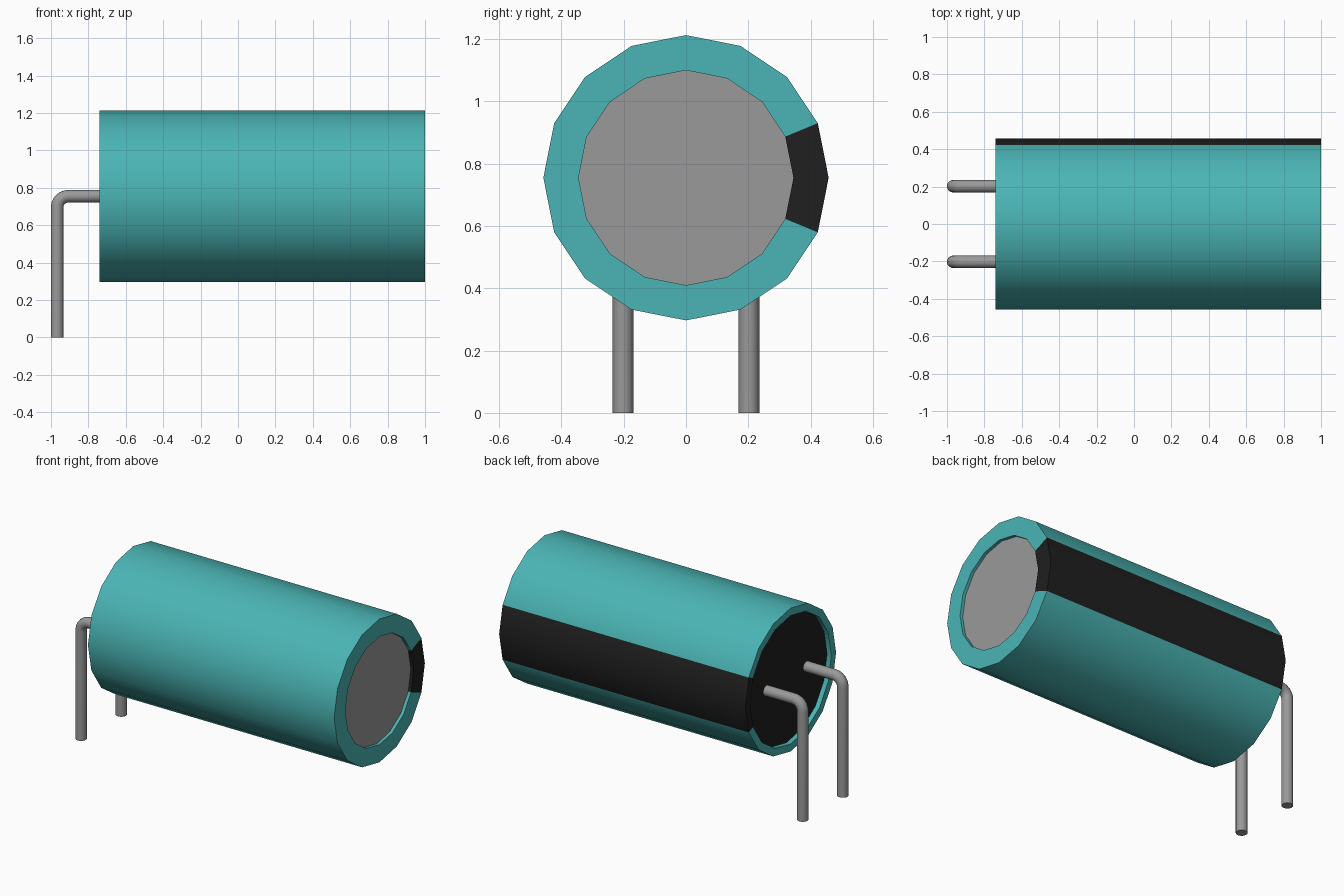
import bpy, bmesh, math

if "Cube" in bpy.data.objects:
    bpy.data.objects.remove(bpy.data.objects["Cube"], do_unlink=True)

SIDES = 16
AXIS_Z = 0.755
LEFT_X, RIGHT_X = -0.74, 1.0
OUTER_R = 0.458


def make_material(name, rgb, roughness=0.6):
    mat = bpy.data.materials.new(name)
    mat.use_nodes = True
    color = (*rgb, 1.0)
    mat.diffuse_color = color
    bsdf = next(n for n in mat.node_tree.nodes if n.type == 'BSDF_PRINCIPLED')
    bsdf.inputs["Base Color"].default_value = color
    bsdf.inputs["Roughness"].default_value = roughness
    return mat


teal = make_material("teal_sleeve", (0.07, 0.46, 0.46))
black = make_material("black", (0.014, 0.014, 0.014))
grey = make_material("grey_metal", (0.32, 0.32, 0.32))


def smooth(obj):
    bpy.ops.object.select_all(action='DESELECT')
    obj.select_set(True)
    bpy.context.view_layer.objects.active = obj
    bpy.ops.object.shade_smooth_by_angle(angle=math.radians(30))


def ring(bm, x, r):
    """Ring of vertices around the body axis, starting at the top."""
    return [bm.verts.new((x, r * math.sin(2 * math.pi * i / SIDES),
                          AXIS_Z + r * math.cos(2 * math.pi * i / SIDES)))
            for i in range(SIDES)]


def finish(bm, name, mats):
    bmesh.ops.recalc_face_normals(bm, faces=bm.faces[:])
    mesh = bpy.data.meshes.new(name)
    bm.to_mesh(mesh)
    bm.free()
    for m in mats:
        mesh.materials.append(m)
    obj = bpy.data.objects.new(name, mesh)
    bpy.context.collection.objects.link(obj)
    return obj


# Sleeve: closed tube with folded rims; the two segments facing the back are black
LEFT_CAP_X, RIGHT_CAP_X = LEFT_X + 0.03, RIGHT_X - 0.02
LEFT_R, RIGHT_R = 0.41, 0.345
profile = [(LEFT_CAP_X, LEFT_R), (LEFT_X, LEFT_R), (LEFT_X, OUTER_R),
           (RIGHT_X, OUTER_R), (RIGHT_X, RIGHT_R), (RIGHT_CAP_X, RIGHT_R)]
bm = bmesh.new()
rings = [ring(bm, x, r) for x, r in profile]
stripe = (SIDES // 4 - 1, SIDES // 4)
for a, b in zip(rings, rings[1:]):
    for i in range(SIDES):
        j = (i + 1) % SIDES
        face = bm.faces.new((a[i], a[j], b[j], b[i]))
        face.material_index = 1 if i in stripe else 0
# Temporary caps keep the normals pointing outward
caps = [bm.faces.new(rings[0]), bm.faces.new(rings[-1])]
bmesh.ops.recalc_face_normals(bm, faces=bm.faces[:])
bmesh.ops.delete(bm, geom=caps, context='FACES_ONLY')
mesh = bpy.data.meshes.new("sleeve")
bm.to_mesh(mesh)
bm.free()
mesh.materials.append(teal)
mesh.materials.append(black)
sleeve = bpy.data.objects.new("sleeve", mesh)
bpy.context.collection.objects.link(sleeve)
smooth(sleeve)


# Recessed end discs: black seal on the lead side, bare metal on the other
def end_disc(name, x, r, depth, mat):
    bm = bmesh.new()
    a, b = ring(bm, x, r), ring(bm, x + depth, r)
    bm.faces.new(a)
    bm.faces.new(b)
    for i in range(SIDES):
        j = (i + 1) % SIDES
        bm.faces.new((a[i], a[j], b[j], b[i]))
    return finish(bm, name, [mat])


end_disc("base_seal", LEFT_CAP_X, LEFT_R, 0.05, black)
end_disc("can_top", RIGHT_CAP_X, RIGHT_R, -0.05, grey)


# Bent wire leads
def lead(name, y):
    x0, bend, steps = -0.967, 0.06, 6
    points = [(LEFT_CAP_X + 0.02, AXIS_Z)]
    for k in range(steps + 1):
        t = math.pi / 2 * k / steps
        points.append((x0 + bend - bend * math.sin(t),
                       AXIS_Z - bend + bend * math.cos(t)))
    points.append((x0, 0.0))
    curve = bpy.data.curves.new(name, 'CURVE')
    curve.dimensions = '3D'
    curve.bevel_depth = 0.0335
    curve.bevel_resolution = 6
    curve.use_fill_caps = True
    spline = curve.splines.new('POLY')
    spline.points.add(len(points) - 1)
    for p, (x, z) in zip(spline.points, points):
        p.co = (x, y, z, 1.0)
    curve.materials.append(grey)
    obj = bpy.data.objects.new(name, curve)
    bpy.context.collection.objects.link(obj)
    bpy.ops.object.select_all(action='DESELECT')
    obj.select_set(True)
    bpy.context.view_layer.objects.active = obj
    bpy.ops.object.convert(target='MESH')
    smooth(bpy.context.view_layer.objects.active)


lead("front_lead", -0.202)
lead("back_lead", 0.202)
